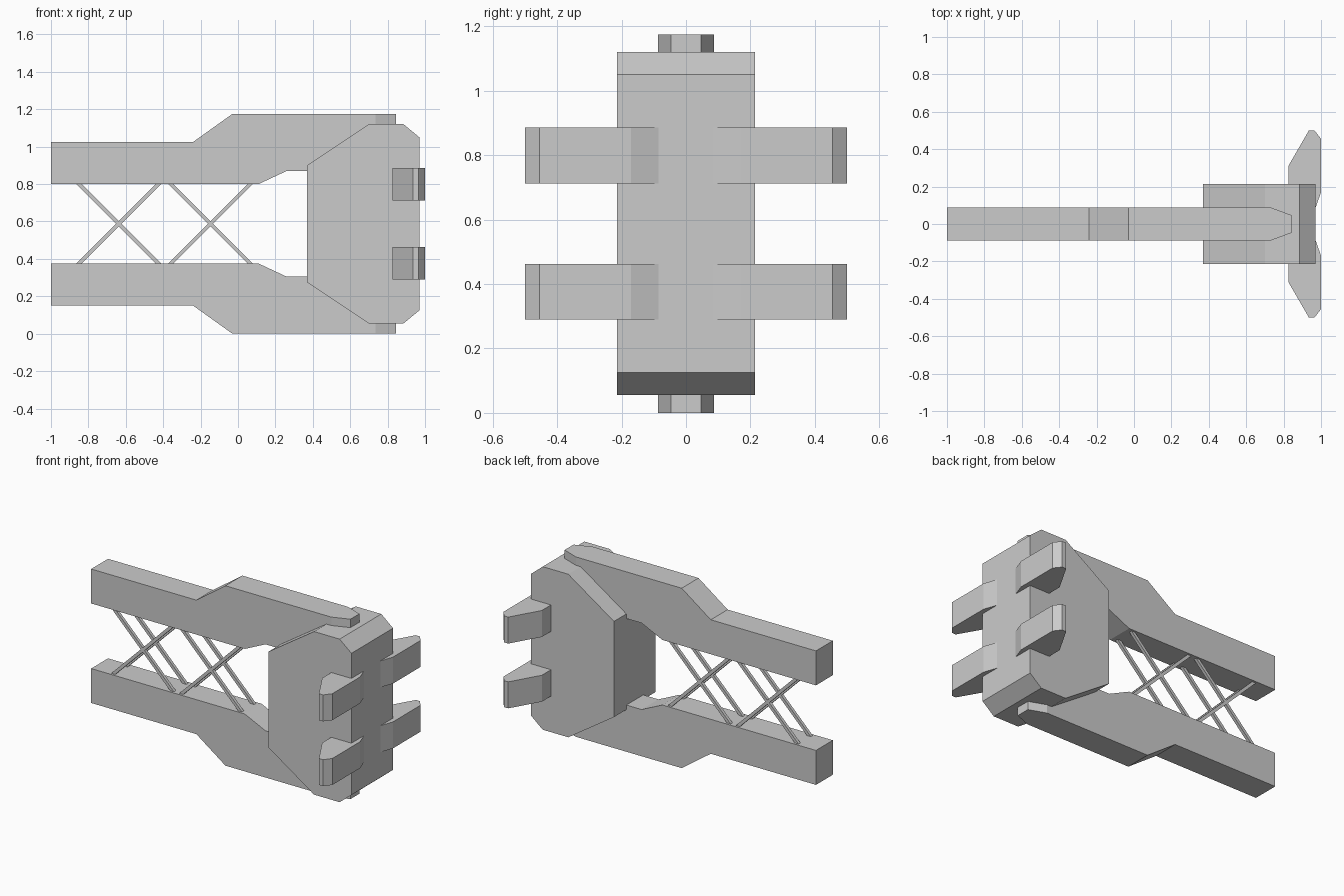
import bpy, bmesh, math
from mathutils import Vector

if "Cube" in bpy.data.objects:
    bpy.data.objects.remove(bpy.data.objects["Cube"])

MID = 0.5875  # height of the horizontal symmetry plane


def prism(name, pts, offset):
    """Extrude a closed planar profile of 3D points along offset."""
    bm = bmesh.new()
    face = bm.faces.new([bm.verts.new(p) for p in pts])
    ext = bmesh.ops.extrude_face_region(bm, geom=[face])
    verts = [g for g in ext["geom"] if isinstance(g, bmesh.types.BMVert)]
    bmesh.ops.translate(bm, verts=verts, vec=Vector(offset))
    bmesh.ops.recalc_face_normals(bm, faces=bm.faces)
    mesh = bpy.data.meshes.new(name)
    bm.to_mesh(mesh)
    bm.free()
    obj = bpy.data.objects.new(name, mesh)
    bpy.context.collection.objects.link(obj)
    return obj


# Main block with bevelled outline
half = [(0.97, 1.05), (0.885, 1.12), (0.70, 1.12), (0.37, 0.90)]
outline = half + [(x, 2 * MID - z) for x, z in reversed(half)]
prism("main_block", [(x, -0.215, z) for x, z in outline], (0, 0.43, 0))

# Upper and lower beams with narrowed tips
beam = [(-1, 1.025), (-0.24, 1.025), (-0.03, 1.175), (0.735, 1.175), (0.845, 1.175),
        (0.845, 0.87), (0.735, 0.87), (0.26, 0.87), (0.11, 0.80), (-1, 0.80)]
for name, flip in (("upper_beam", False), ("lower_beam", True)):
    pts = [(x, -0.087, 2 * MID - z if flip else z) for x, z in beam]
    obj = prism(name, pts, (0, 0.174, 0))
    # split the straight run so the taper has its own flat faces
    bm = bmesh.new()
    bm.from_mesh(obj.data)
    bmesh.ops.bisect_plane(bm, geom=bm.verts[:] + bm.edges[:] + bm.faces[:],
                           plane_co=(0.735, 0, 0), plane_no=(1, 0, 0), dist=1e-4)
    for v in bm.verts:
        if v.co.x > 0.84:
            v.co.y = math.copysign(0.046, v.co.y)
    bm.to_mesh(obj.data)
    bm.free()

# Side prongs: two heights, mirrored left and right
prong = [(0.825, 0.15), (0.825, 0.31), (0.935, 0.50), (0.965, 0.50),
         (1.0, 0.455), (1.0, 0.17), (0.97, 0.085), (0.93, 0.085)]
for level, z in (("lower", 0.29), ("upper", 0.713)):
    for side, s in (("front", -1), ("back", 1)):
        prism(f"{level}_{side}_prong", [(x, s * y, z) for x, y in prong], (0, 0, 0.173))

# Crossed struts between the beams, one pair of crosses on each side
for i, cx in enumerate((-0.638, -0.147)):
    for side, y in (("front", -0.063), ("back", 0.063)):
        for lean, angle in (("rising", 45), ("falling", -45)):
            a = math.radians(angle)
            along = Vector((math.cos(a), 0, math.sin(a))) * 0.32
            across = Vector((-math.sin(a), 0, math.cos(a))) * 0.01
            c = Vector((cx, y - 0.01, MID))
            prism(f"{side}_{lean}_strut_{i + 1}",
                  [c - along - across, c + along - across,
                   c + along + across, c - along + across], (0, 0.02, 0))
